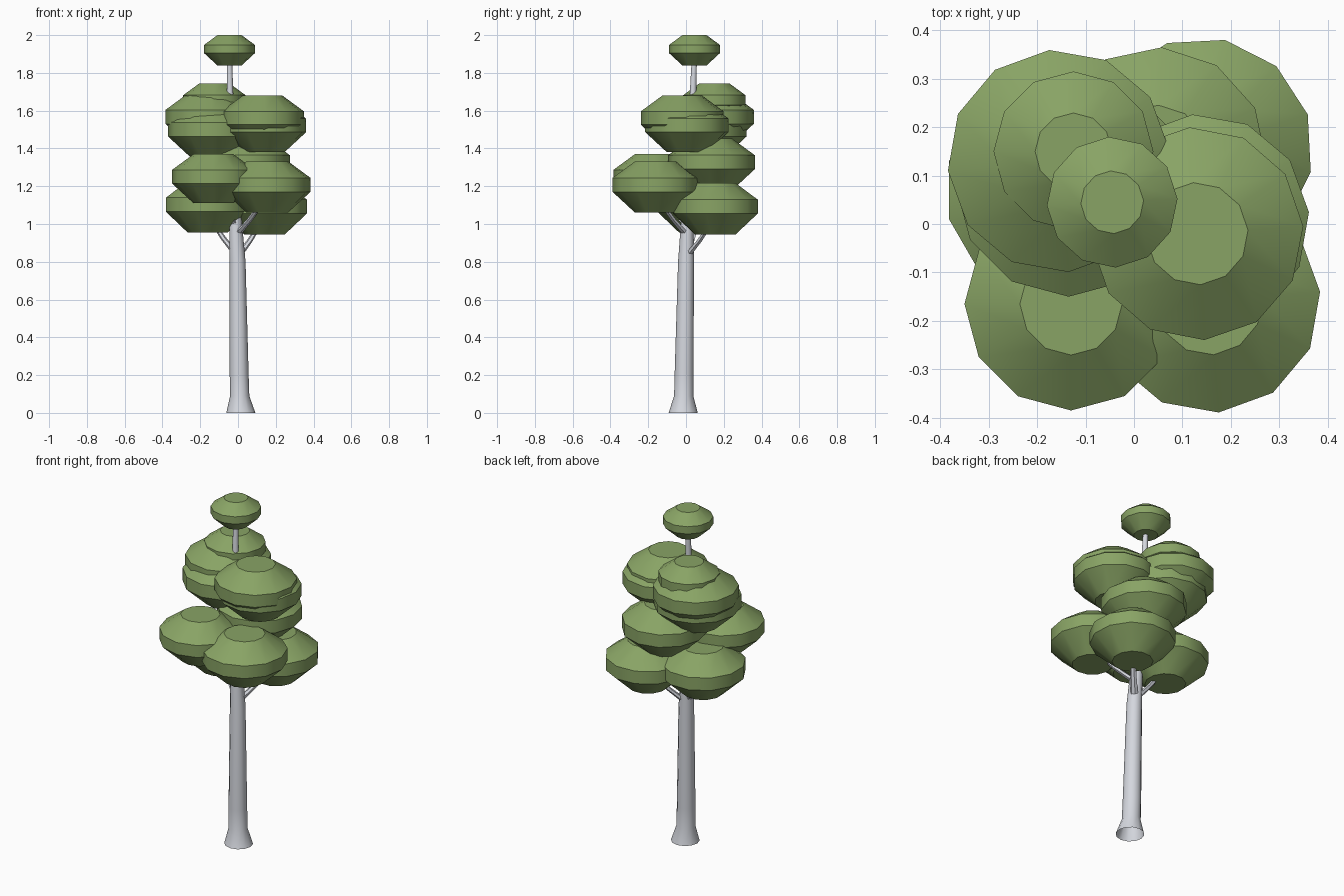
import bpy
import bmesh
from math import cos, sin, radians, tau
from mathutils import Vector

if "Cube" in bpy.data.objects:
    bpy.data.objects.remove(bpy.data.objects["Cube"])


def material(name, rgb):
    m = bpy.data.materials.new(name)
    m.use_nodes = True
    m.diffuse_color = (*rgb, 1)
    m.node_tree.nodes["Principled BSDF"].inputs["Base Color"].default_value = (*rgb, 1)
    return m


LEAF = material("leaf green", (0.25, 0.37, 0.13))
BARK = material("pale grey bark", (0.66, 0.68, 0.73))


def skin(name, rings, sides, mat, turn=0, cap_start=True, cap_end=True):
    """Join horizontal rings (x, y, z, radius) into one smooth-sided solid."""
    bm = bmesh.new()
    loops = []
    for x, y, z, r in rings:
        angles = [radians(turn) + tau * i / sides for i in range(sides)]
        loops.append([bm.verts.new((x + r * cos(a), y + r * sin(a), z)) for a in angles])
    for low, high in zip(loops, loops[1:]):
        for i in range(sides):
            j = (i + 1) % sides
            bm.faces.new((low[i], low[j], high[j], high[i]))
    if cap_start:
        bm.faces.new(loops[0][::-1])
    if cap_end:
        bm.faces.new(loops[-1])
    mesh = bpy.data.meshes.new(name)
    bm.to_mesh(mesh)
    bm.free()
    obj = bpy.data.objects.new(name, mesh)
    bpy.context.collection.objects.link(obj)
    mesh.materials.append(mat)
    bpy.ops.object.select_all(action='DESELECT')
    obj.select_set(True)
    bpy.context.view_layer.objects.active = obj
    bpy.ops.object.shade_smooth_by_angle(angle=radians(32))
    return obj


# Foliage clumps: x, y, underside z, radius, turn in degrees
CLUMPS = {
    "crown_tip": (-0.045, 0.045, 1.84, 0.135, 3),
    "upper_back_right": (-0.125, 0.15, 1.55, 0.165, 0),
    "upper_right": (-0.155, 0.13, 1.42, 0.23, 5),
    "middle_right": (-0.135, 0.085, 1.35, 0.235, 0),
    "upper_left": (0.13, -0.02, 1.42, 0.22, 4),
    "middle_left": (0.14, 0.005, 1.38, 0.222, 5),
    "middle_back": (0.045, 0.135, 1.18, 0.23, 27),
    "front_right": (-0.13, -0.165, 1.11, 0.22, 0),
    "front_left": (0.155, -0.16, 1.06, 0.23, 5),
    "lower_back_left": (0.14, 0.155, 0.945, 0.23, 18),
    "lower_right": (-0.16, 0.07, 0.955, 0.23, 15),
}
# Clump profile in units of its radius: radius, height
PROFILE = [(0.48, 0), (1, 0.48), (1, 0.8), (0.48, 1.18)]

for name, (x, y, z, r, turn) in CLUMPS.items():
    skin("foliage_" + name, [(x, y, z + h * r, w * r) for w, h in PROFILE], 12, LEAF, turn)

# Trunk: flared open foot, long taper, thin leader into the crown tip
TRUNK = [
    (0.015, -0.015, 0, 0.077),
    (0.009, -0.012, 0.09, 0.051),
    (0.006, -0.01, 0.21, 0.05),
    (-0.002, 0, 0.8, 0.042),
    (-0.015, 0.008, 1.05, 0.032),
    (-0.03, 0.02, 1.4, 0.024),
    (-0.042, 0.036, 1.66, 0.018),
    (-0.045, 0.045, 1.9, 0.013),
]
skin("trunk", TRUNK, 12, BARK, cap_start=False)


def trunk_at(z):
    for a, b in zip(TRUNK, TRUNK[1:]):
        if a[2] <= z <= b[2]:
            return Vector(a[:3]).lerp(Vector(b[:3]), (z - a[2]) / (b[2] - a[2]))


# Branches rise from the trunk into each clump
for name, (x, y, z, r, turn) in CLUMPS.items():
    if name == "crown_tip":
        continue
    end = Vector((x, y, z + 0.4 * r))
    start = trunk_at(max(0.82, z - 0.12))
    bend = start.lerp(end, 0.45) - Vector((0, 0, 0.01))
    skin("branch_" + name, [(*start, 0.022), (*bend, 0.017), (*end, 0.011)], 6, BARK)
